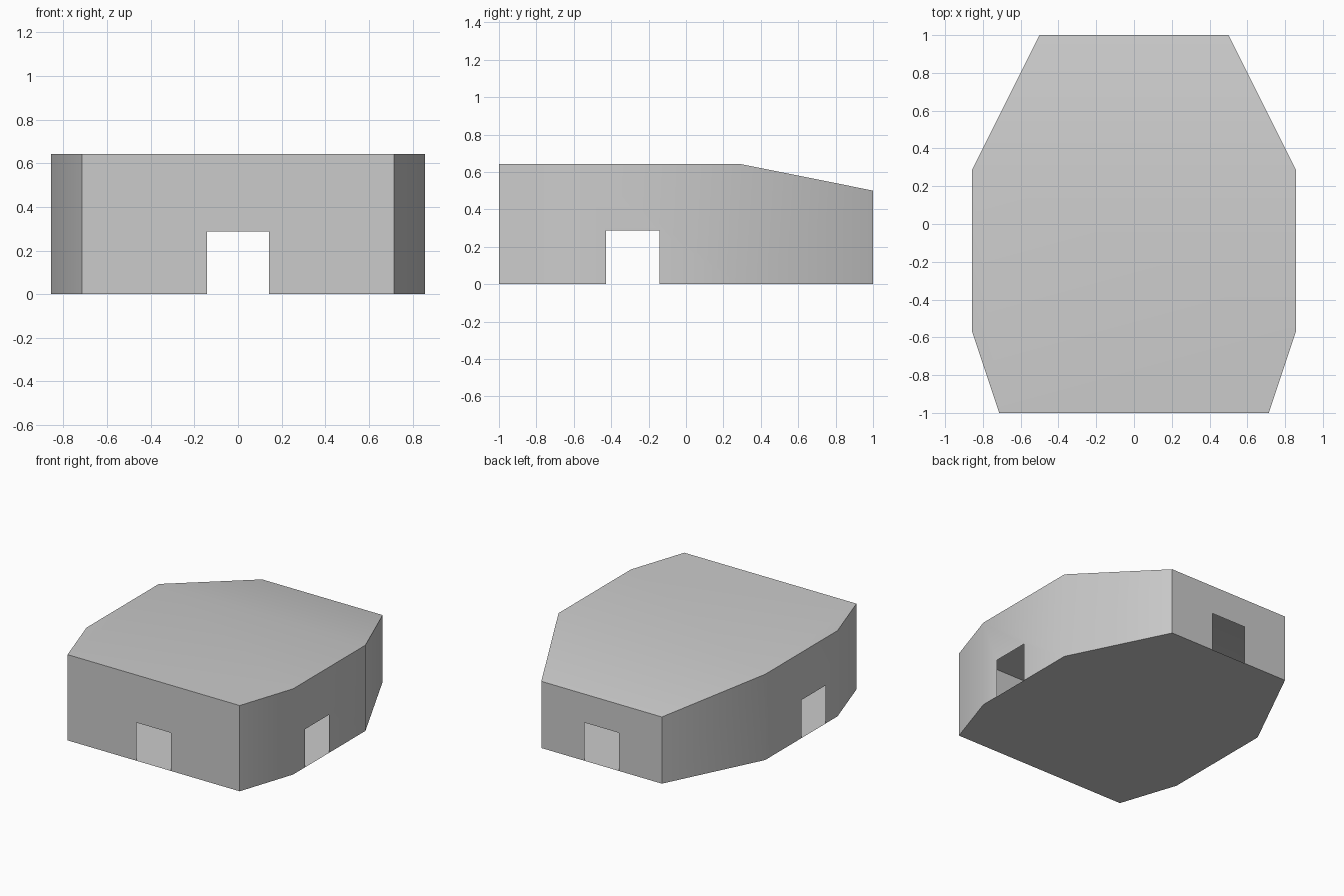
import bpy, bmesh, math
from mathutils import Vector

if "Cube" in bpy.data.objects:
    bpy.data.objects.remove(bpy.data.objects["Cube"])

WALL_TOP, EAVE, DOOR_H = 0.643, 0.5, 0.286

# Right half of the plan, front to back, mirrored for the left half
half = [(0.714, -1.0), (0.857, -0.571), (0.857, 0.286), (0.5, 1.0)]
plan = half + [(-x, y) for x, y in reversed(half)]

# Door span along each wall that has one (wall index: start, end)
side = [(0.857, -0.429), (0.857, -0.143)]
doors = {
    1: side,
    3: [(0.143, 1.0), (-0.143, 1.0)],
    5: [(-x, y) for x, y in reversed(side)],
    7: [(-0.143, -1.0), (0.143, -1.0)],
}


def lift(p, z):
    return Vector((p[0], p[1], z))


bm = bmesh.new()
base = [bm.verts.new(lift(p, 0)) for p in plan]
top = [bm.verts.new(lift(p, EAVE if p[1] > 0.9 else WALL_TOP)) for p in plan]
floor = []

# Thin walls, with a notch for each doorway
n = len(plan)
for i in range(n):
    j = (i + 1) % n
    floor.append(base[i])
    loop = [base[i]]
    if i in doors:
        a, b = doors[i]
        notch = [bm.verts.new(lift(p, z)) for p, z in
                 ((a, 0), (a, DOOR_H), (b, DOOR_H), (b, 0))]
        loop += notch
        floor += [notch[0], notch[3]]
    bm.faces.new(loop + [base[j], top[j], top[i]])

# Floor sheet, flat roof and sloping rear roof
bm.faces.new(floor[::-1])
bm.faces.new([top[i] for i in (0, 1, 2, 5, 6, 7)])
bm.faces.new([top[i] for i in (2, 3, 4, 5)])

mesh = bpy.data.meshes.new("building_shell")
bm.to_mesh(mesh)
bm.free()
shell = bpy.data.objects.new("building_shell", mesh)
bpy.context.collection.objects.link(shell)
bpy.context.view_layer.objects.active = shell
shell.select_set(True)
bpy.ops.object.shade_smooth_by_angle(angle=math.radians(30))
